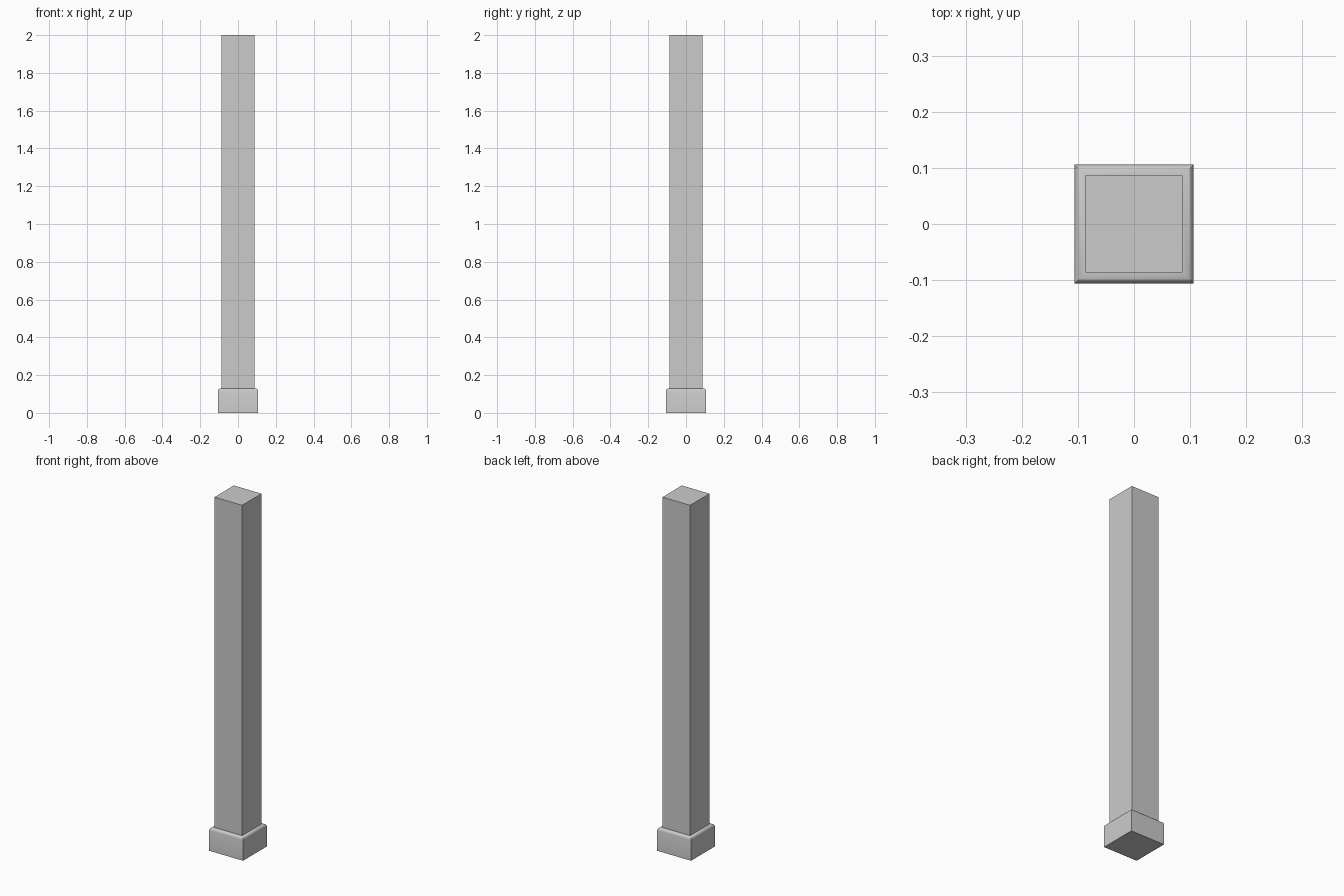
import bpy, bmesh

if "Cube" in bpy.data.objects:
    bpy.data.objects.remove(bpy.data.objects["Cube"])


def square_loft(name, profile):
    """Stack square rings of (half width, height) and cap both ends."""
    bm = bmesh.new()
    rings = [[bm.verts.new((sx * h, sy * h, z))
              for sx, sy in ((-1, -1), (1, -1), (1, 1), (-1, 1))]
             for h, z in profile]
    for low, high in zip(rings, rings[1:]):
        for i in range(4):
            j = (i + 1) % 4
            bm.faces.new((low[i], low[j], high[j], high[i]))
    bm.faces.new(rings[0][::-1])
    bm.faces.new(rings[-1])
    mesh = bpy.data.meshes.new(name)
    bm.to_mesh(mesh)
    bm.free()
    obj = bpy.data.objects.new(name, mesh)
    bpy.context.collection.objects.link(obj)
    return obj


SHAFT = 0.0865   # half width of the shaft
BASE_TOP = 0.13

# Plinth with a softly rounded upper edge
plinth = square_loft("plinth", [
    (0.106, 0), (0.106, 0.117), (0.1045, 0.122), (0.1015, 0.126),
    (0.097, 0.1285), (SHAFT, BASE_TOP)])
bpy.context.view_layer.objects.active = plinth
plinth.select_set(True)
bpy.ops.object.shade_smooth_by_angle(angle=0.6)

# Plain square shaft
square_loft("shaft", [(SHAFT, BASE_TOP), (SHAFT, 2.0)])
